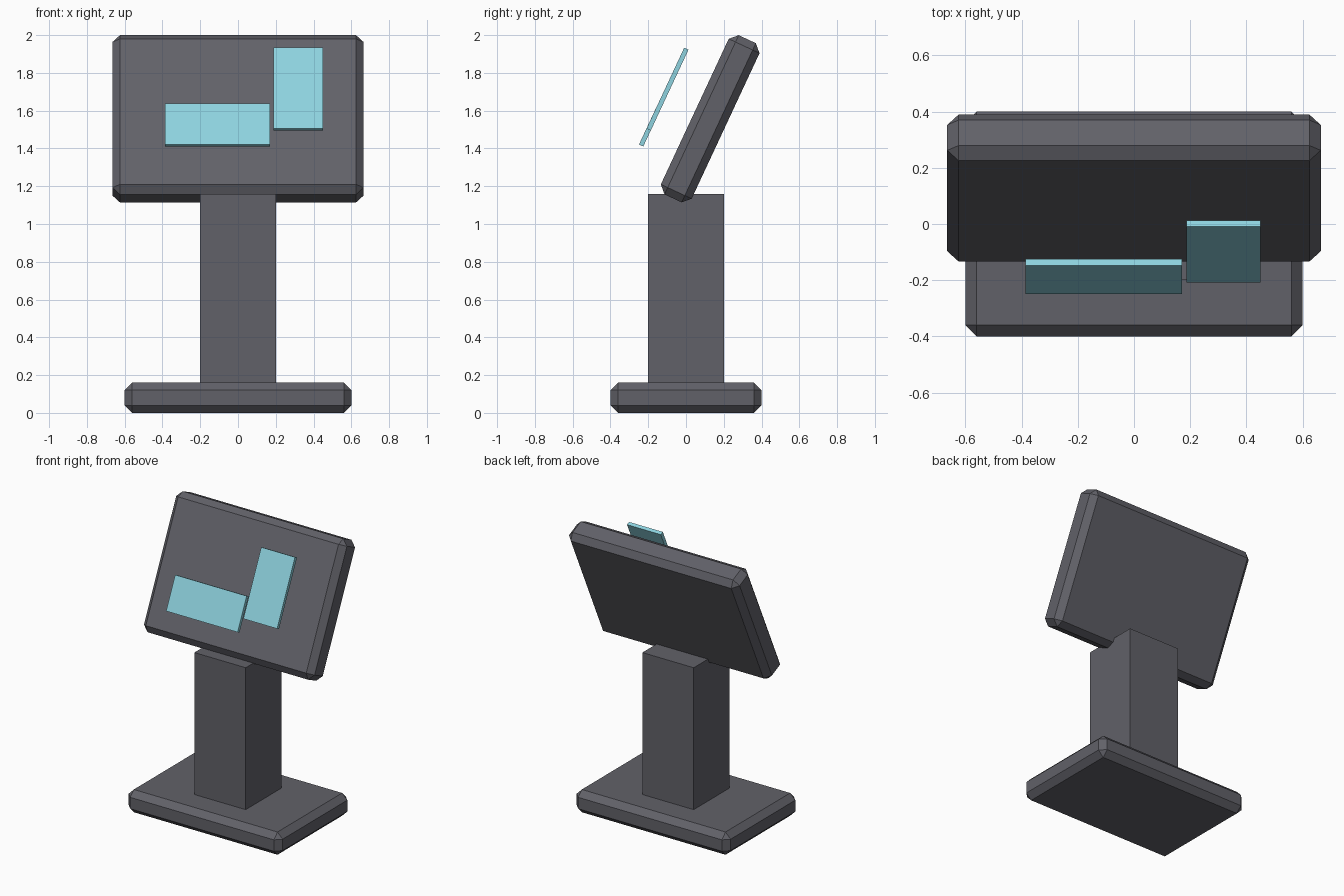
import bpy
import bmesh
from math import radians
from mathutils import Matrix

cube = bpy.data.objects.get("Cube")
if cube:
    bpy.data.objects.remove(cube, do_unlink=True)

TILT = radians(-25)  # lean of the screen and its floating panels
CHAMFER = 0.04


def make_material(name, rgb):
    mat = bpy.data.materials.new(name)
    mat.use_nodes = True
    colour = (*rgb, 1.0)
    mat.diffuse_color = colour
    mat.node_tree.nodes["Principled BSDF"].inputs["Base Color"].default_value = colour
    return mat


def add_box(name, size, centre, mat, tilt=0.0, chamfer=0.0):
    bm = bmesh.new()
    bmesh.ops.create_cube(bm, size=1, matrix=Matrix.Diagonal((*size, 1)))
    mesh = bpy.data.meshes.new(name)
    bm.to_mesh(mesh)
    bm.free()
    mesh.materials.append(mat)
    obj = bpy.data.objects.new(name, mesh)
    obj.location = centre
    obj.rotation_euler.x = tilt
    bpy.context.collection.objects.link(obj)
    if chamfer:
        bevel = obj.modifiers.new("chamfer", "BEVEL")
        bevel.width = chamfer
        bevel.segments = 1
    return obj


grey = make_material("dark grey", (0.12, 0.12, 0.14))
cyan = make_material("light cyan", (0.27, 0.65, 0.74))

# Stand
add_box("base", (1.2, 0.8, 0.16), (0, 0, 0.08), grey, chamfer=CHAMFER)
add_box("column", (0.4, 0.4, 1.0), (0, 0, 0.66), grey)

# Tilted screen
add_box("screen", (1.33, 0.18, 0.93), (0, 0.128, 1.557), grey, TILT, CHAMFER)

# Panels floating in front of the screen
add_box("wide_panel", (0.557, 0.025, 0.239), (-0.108, -0.187, 1.524), cyan, TILT)
add_box("tall_panel", (0.263, 0.025, 0.472), (0.319, -0.098, 1.714), cyan, TILT)
